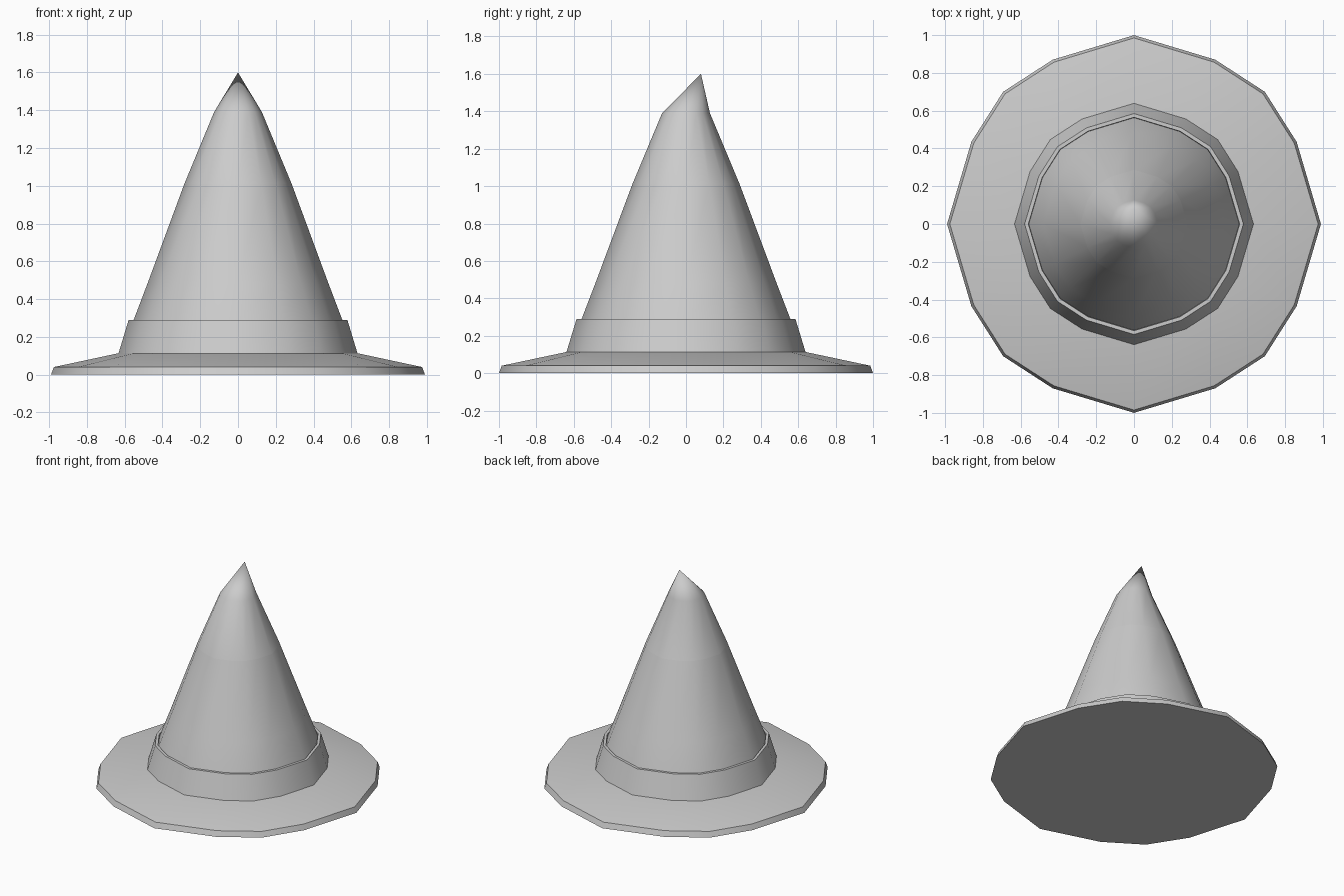
import bpy, bmesh, math

cube = bpy.data.objects.get("Cube")
if cube:
    bpy.data.objects.remove(cube, do_unlink=True)

grey = bpy.data.materials.new("felt grey")
grey.use_nodes = True
colour = (0.6, 0.6, 0.6, 1)
grey.diffuse_color = colour
grey.node_tree.nodes["Principled BSDF"].inputs["Base Color"].default_value = colour

# One quarter of the uneven sixteen-sided outline, turned four times
QUARTER = [(1, 0), (0.87, 0.435), (0.70, 0.70), (0.435, 0.87)]
OUTLINE = []
for turn in range(4):
    for x, y in QUARTER:
        for _ in range(turn):
            x, y = -y, x
        OUTLINE.append((x, y))


def stack(name, rings, floor=False, tip=None):
    """Skin rings of (radius, height), with an optional floor and tip."""
    bm = bmesh.new()
    loops = [[bm.verts.new((x * r * 0.99, y * r, z)) for x, y in OUTLINE]
             for r, z in rings]
    n = len(OUTLINE)
    for low, high in zip(loops, loops[1:]):
        for i in range(n):
            j = (i + 1) % n
            bm.faces.new((low[i], low[j], high[j], high[i]))
    if floor:
        bm.faces.new(loops[0][::-1])
    if tip:
        point = bm.verts.new(tip)
        for i in range(n):
            bm.faces.new((loops[-1][i], loops[-1][(i + 1) % n], point))
    mesh = bpy.data.meshes.new(name)
    bm.to_mesh(mesh)
    bm.free()
    obj = bpy.data.objects.new(name, mesh)
    bpy.context.collection.objects.link(obj)
    mesh.materials.append(grey)
    bpy.ops.object.select_all(action="DESELECT")
    obj.select_set(True)
    bpy.context.view_layer.objects.active = obj
    bpy.ops.object.shade_smooth_by_angle(angle=math.radians(40))
    return obj


# Wide brim with a flat underside
stack("brim", [(1, 0), (0.985, 0.04), (0.64, 0.113), (0.55, 0.113)], floor=True)

# Band with a narrow flat rim
stack("hat_band", [(0.64, 0.11), (0.585, 0.29), (0.565, 0.29), (0.56, 0.25)])

# Tall cone and its bent point
stack("lower_cone", [(0.57, 0.25), (0.558, 0.29), (0.485, 0.48), (0.287, 1.01)])
stack("bent_point", [(0.287, 1.01), (0.128, 1.39)], tip=(0, 0.08, 1.6))
